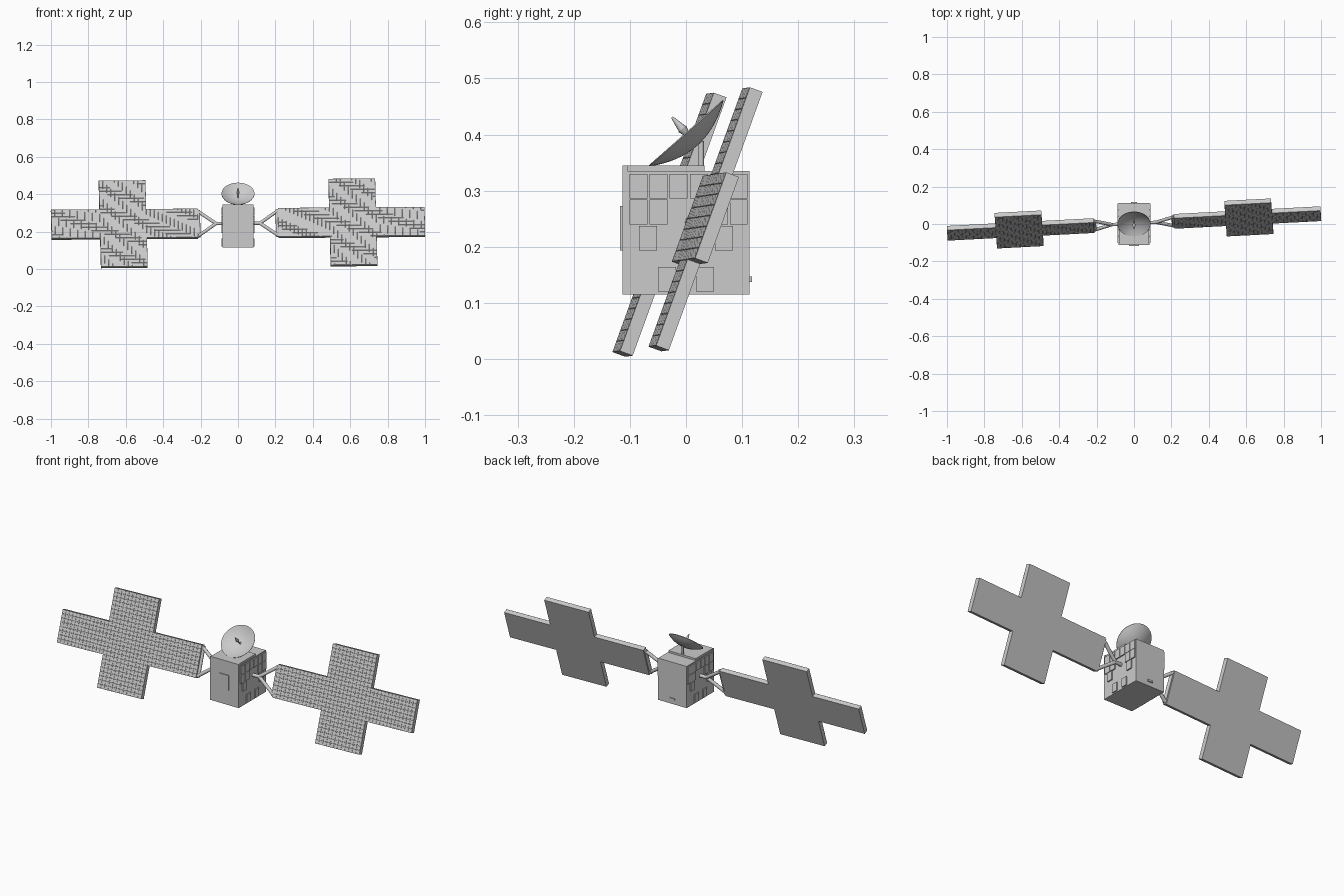
import bpy, bmesh, math
from mathutils import Matrix, Vector

cube = bpy.data.objects.get("Cube")
if cube:
    bpy.data.objects.remove(cube, do_unlink=True)

grey = bpy.data.materials.new("light grey")
grey.use_nodes = True
grey.diffuse_color = (0.6, 0.6, 0.6, 1)
grey.node_tree.nodes["Principled BSDF"].inputs["Base Color"].default_value = (0.6, 0.6, 0.6, 1)


def finish(name, bm, matrix=Matrix(), smooth=False):
    """Turn a bmesh into a named object with the grey material."""
    bmesh.ops.transform(bm, matrix=matrix, verts=bm.verts)
    mesh = bpy.data.meshes.new(name)
    bm.to_mesh(mesh)
    bm.free()
    mesh.materials.append(grey)
    obj = bpy.data.objects.new(name, mesh)
    bpy.context.collection.objects.link(obj)
    if smooth:
        bpy.ops.object.select_all(action='DESELECT')
        obj.select_set(True)
        bpy.context.view_layer.objects.active = obj
        bpy.ops.object.shade_smooth_by_angle(angle=math.radians(40))
    return obj


def add_box(bm, low, high):
    low, high = Vector(low), Vector(high)
    size = high - low
    place = Matrix.Translation((low + high) / 2) @ Matrix.Diagonal((*size, 1))
    bmesh.ops.create_cube(bm, size=1, matrix=place)


def box(name, low, high):
    bm = bmesh.new()
    add_box(bm, low, high)
    return finish(name, bm)


def add_rod(bm, start, end, r1, r2=None, sides=12):
    start, end = Vector(start), Vector(end)
    axis = end - start
    place = Matrix.Translation((start + end) / 2) @ axis.to_track_quat('Z', 'Y').to_matrix().to_4x4()
    bmesh.ops.create_cone(bm, cap_ends=True, segments=sides, radius1=r1,
                          radius2=r1 if r2 is None else r2, depth=axis.length, matrix=place)


# Body with front and roof plates
W = 0.083
box("body", (-W, -0.106, 0.115), (W, 0.113, 0.335))
box("front_plate", (-W, -0.113, 0.115), (W, -0.104, 0.345))
box("roof_plate", (-0.08, -0.104, 0.333), (0.08, 0.033, 0.345))
box("front_hatch", (-0.027, -0.118, 0.193), (0.027, -0.112, 0.273))
box("rear_port", (-0.015, 0.112, 0.137), (0.015, 0.118, 0.147))

# Raised square tiles on both sides: height of each row, and tile centres
rows = {0.308: (-0.085, -0.049, -0.013, 0.023, 0.059, 0.094),
        0.262: (-0.085, -0.049, 0.059, 0.094),
        0.215: (-0.068, 0.068),
        0.142: (-0.034, 0.034)}
tiles = bmesh.new()
for side in (-1, 1):
    for z, centres in rows.items():
        for y in centres:
            xs = sorted((side * (W - 0.002), side * (W + 0.006)))
            add_box(tiles, (xs[0], y - 0.016, z - 0.022), (xs[1], y + 0.016, z + 0.022))
finish("side_tiles", tiles)

# Dish, spun from a curved profile with a thin wall
dish_matrix = Matrix.Translation((0, 0.02, 0.38)) @ Matrix.Rotation(math.radians(41.5), 4, 'X')
R, DEPTH, WALL, STEPS = 0.088, 0.029, 0.002, 8
bm = bmesh.new()
outer = [(R * i / STEPS, DEPTH * (i / STEPS) ** 2) for i in range(STEPS + 1)]
inner = [(r, z + WALL) for r, z in reversed(outer)]
verts = [bm.verts.new((r, 0, z)) for r, z in outer + inner]
edges = [bm.edges.new(pair) for pair in zip(verts, verts[1:])]
bmesh.ops.spin(bm, geom=verts + edges, cent=(0, 0, 0), axis=(0, 0, 1),
               angle=math.tau, steps=40, use_duplicate=False)
bmesh.ops.remove_doubles(bm, verts=bm.verts, dist=0.0001)
bmesh.ops.recalc_face_normals(bm, faces=bm.faces)
finish("dish", bm, dish_matrix, True)

# Feed horn along the dish axis
bm = bmesh.new()
add_rod(bm, (0, 0, 0), (0, 0, 0.03), 0.002)
add_rod(bm, (0, 0, 0.025), (0, 0, 0.04), 0.004, 0.009)
add_rod(bm, (0, 0, 0.04), (0, 0, 0.068), 0.008, 0.002)
finish("feed_horn", bm, dish_matrix, True)

# Mast under the dish
bm = bmesh.new()
add_rod(bm, (0, 0.027, 0.33), (0, 0.027, 0.388), 0.005)
finish("dish_mast", bm, smooth=True)

# Wings, tilted back and slightly turned about the body centre
wing_matrix = (Matrix.Translation((0, 0.003, 0.244)) @ Matrix.Rotation(math.radians(3), 4, 'Z')
               @ Matrix.Rotation(math.radians(-0.45), 4, 'Y') @ Matrix.Rotation(math.radians(-20), 4, 'X'))
HALF, THICK, TALL, CELL = 0.0815, 0.012, 0.245, 0.0204
panels = ((0.215, 0.49, HALF), (0.49, 0.74, TALL), (0.74, 1.0, HALF))

for side, label in ((1, "left"), (-1, "right")):
    slab, cells = bmesh.new(), bmesh.new()
    for x0, x1, h in panels:
        lo, hi = sorted((side * x0, side * x1))
        add_box(slab, (lo, -THICK, -h), (hi, THICK, h))
        # Shallow solar cells on the front
        place = (Matrix.Translation(((lo + hi) / 2, -THICK - 0.0002, 0))
                 @ Matrix.Rotation(math.radians(90), 4, 'X')
                 @ Matrix.Diagonal(((hi - lo) / 2, h, 1, 1)))
        bmesh.ops.create_grid(cells, x_segments=round((hi - lo) / CELL),
                              y_segments=round(2 * h / CELL), size=1, matrix=place)
    bmesh.ops.inset_individual(cells, faces=cells.faces[:], thickness=0.0008, depth=0.0005)
    finish(label + "_wing", slab, wing_matrix)
    finish(label + "_solar_cells", cells, wing_matrix)

    # Triangular bracket and axle
    bm = bmesh.new()
    tip = (side * 0.118, 0, 0)
    add_rod(bm, (side * 0.075, 0, 0), (side * 0.124, 0, 0), 0.009)
    for s in (-1, 1):
        add_rod(bm, tip, (side * 0.218, 0, s * 0.073), 0.009)
    add_rod(bm, (side * 0.21, 0, -0.076), (side * 0.21, 0, 0.076), 0.008)
    finish(label + "_bracket", bm, wing_matrix, True)
